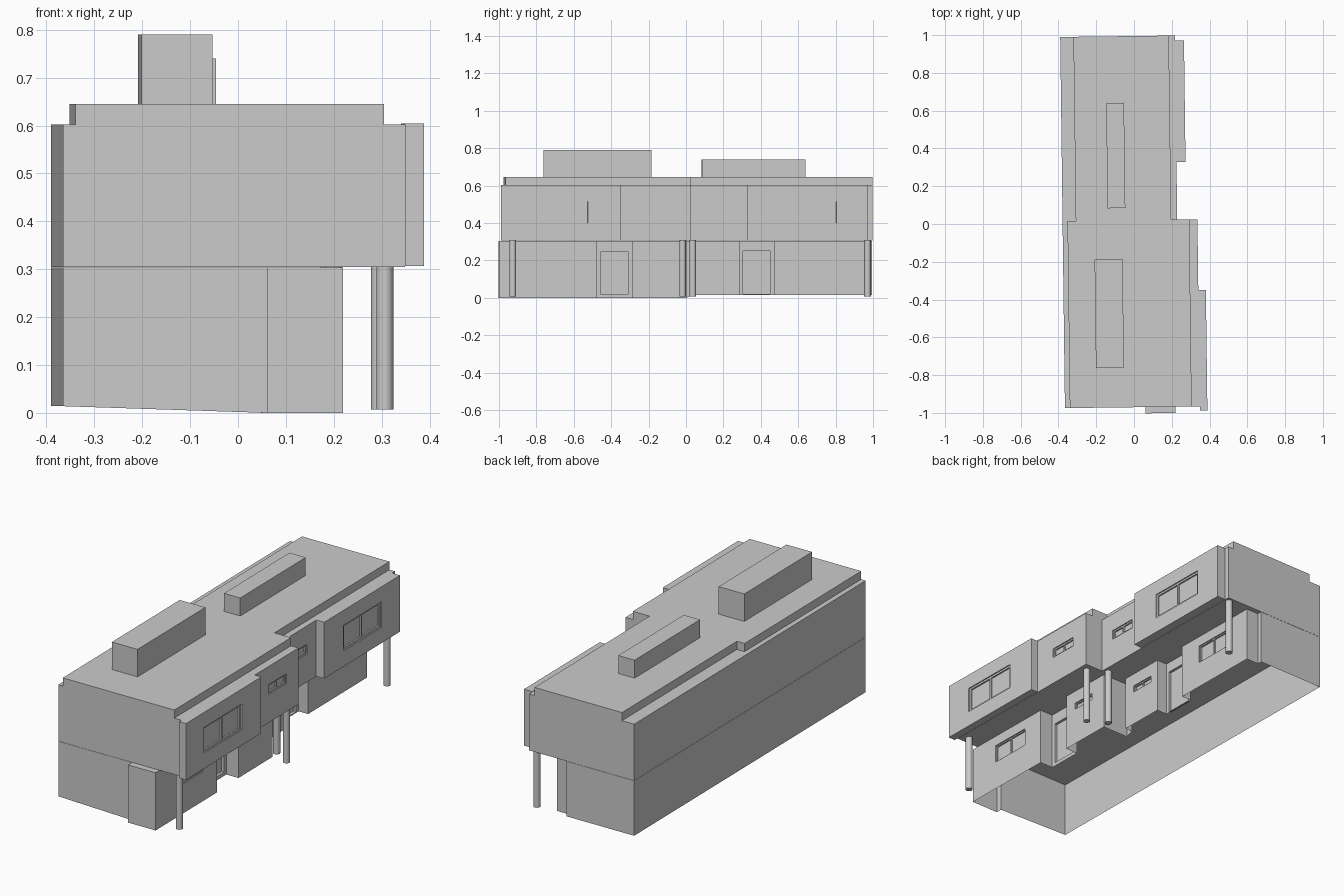
import bpy, bmesh, math
from mathutils import Matrix

if "Cube" in bpy.data.objects:
    bpy.data.objects.remove(bpy.data.objects["Cube"])

grey = bpy.data.materials.new("plain grey")
grey.diffuse_color = (0.6, 0.6, 0.6, 1)
grey.use_nodes = True
grey.node_tree.nodes["Principled BSDF"].inputs["Base Color"].default_value = grey.diffuse_color
parts = []


def finish(name, bm):
    bmesh.ops.recalc_face_normals(bm, faces=bm.faces)
    me = bpy.data.meshes.new(name)
    bm.to_mesh(me)
    bm.free()
    me.materials.append(grey)
    ob = bpy.data.objects.new(name, me)
    bpy.context.collection.objects.link(ob)
    parts.append(ob)
    return ob


def add_box(bm, x, y, z):
    m = Matrix.LocRotScale(((x[0] + x[1]) / 2, (y[0] + y[1]) / 2, (z[0] + z[1]) / 2), None,
                           (x[1] - x[0], y[1] - y[0], z[1] - z[0]))
    bmesh.ops.create_cube(bm, size=1, matrix=m)


def box(name, x, y, z):
    bm = bmesh.new()
    add_box(bm, x, y, z)
    return finish(name, bm)


def carve(ob, openings, depth=0.014):
    """Cut shallow pockets into walls facing +x; each opening is (wall x, y range, z range)."""
    bm = bmesh.new()
    for x, y, z in openings:
        add_box(bm, (x - depth, x + 0.01), y, z)
    cutter = finish("cutter", bm)
    parts.remove(cutter)
    cutter.hide_render = True
    mod = ob.modifiers.new("openings", "BOOLEAN")
    mod.operation, mod.solver, mod.object = "DIFFERENCE", "EXACT", cutter
    bpy.context.view_layer.objects.active = ob
    bpy.ops.object.modifier_apply(modifier=mod.name)
    bpy.data.objects.remove(cutter)


def window_frame(name, x, y, z, t=0.008):
    """Border and centre bar set inside a pocket."""
    bm = bmesh.new()
    xs = (x - 0.014, x - 0.006)
    mid = (y[0] + y[1]) / 2
    for a in (y[0], mid - t / 2, y[1] - t):
        add_box(bm, xs, (a, a + t), z)
    for a in (z[0], z[1] - t):
        add_box(bm, xs, y, (a, a + t))
    finish(name, bm)


# Ground floor: one stepped footprint, open underneath
footprint = [(-0.378, -0.97), (0.048, -0.97), (0.048, -1.003), (0.207, -1.003),
             (0.207, -0.48), (0.13, -0.48), (0.13, -0.29), (0.2, -0.29), (0.2, 0.0),
             (0.048, 0.0), (0.048, 0.04), (0.09, 0.04), (0.09, 0.285), (0.03, 0.285),
             (0.03, 0.47), (0.085, 0.47), (0.085, 0.97), (0.012, 0.97), (0.012, 0.995),
             (-0.378, 0.995)]
bm = bmesh.new()
base = bm.faces.new([bm.verts.new((x, y, 0.014)) for x, y in footprint])
top = bmesh.ops.extrude_face_region(bm, geom=[base], use_keep_orig=True)["geom"]
for v in top:
    if isinstance(v, bmesh.types.BMVert):
        v.co.z = 0.304
ground = finish("ground_floor", bm)
low, slit = (0.155, 0.25), (0.2, 0.235)
windows = [(0.207, (-0.83, -0.60), low), (0.2, (-0.225, -0.09), slit),
           (0.09, (0.10, 0.235), slit), (0.085, (0.60, 0.82), low)]
doors = [(0.13, (-0.46, -0.31), (0.02, 0.245)), (0.03, (0.305, 0.45), (0.02, 0.25))]
carve(ground, windows + doors)
for i, w in enumerate(windows):
    window_frame(f"ground_window_{i + 1}", *w, t=0.006)
bm = bmesh.new()
bm.from_mesh(ground.data)
bmesh.ops.delete(bm, geom=[f for f in bm.faces if all(v.co.z < 0.015 for v in f.verts)],
                 context="FACES_ONLY")
for v in bm.verts:  # front unit reaches the ground
    if v.co.z < 0.015 and v.co.x > 0.047 and v.co.y < 0.01:
        v.co.z = 0.0
bm.to_mesh(ground.data)
bm.free()

# Upper floors, projecting bays, roof slabs and roof housings of the two units
units = [("front", 0.336, (-0.97, 0.02), 0.376, (-0.993, -0.355), (-0.352, 0.293),
          (-0.235, -0.08), (-0.84, -0.52), (-0.211, -0.063), (-0.76, -0.185), 0.79),
         ("back", 0.229, (0.02, 0.995), 0.277, (0.325, 0.968), (-0.308, 0.197),
          (0.10, 0.25), (0.49, 0.81), (-0.139, -0.045), (0.085, 0.64), 0.74)]
for (n, wall, ys, bay, bay_y, roof_x, small_y, big_y, hx, hy, hz) in units:
    upper = box(f"{n}_upper_floor", (-0.378, wall), ys, (0.305, 0.602))
    small = (wall, small_y, (0.455, 0.505))
    carve(upper, [small])
    window_frame(f"{n}_small_window", *small)
    bay_ob = box(f"{n}_bay", (wall, bay), bay_y, (0.307, 0.604))
    big = (bay, big_y, (0.39, 0.525))
    carve(bay_ob, [big])
    window_frame(f"{n}_bay_window", *big, t=0.01)
    box(f"{n}_roof_slab", roof_x, ys, (0.602, 0.645))
    box(f"{n}_roof_housing", hx, hy, (0.645, hz))

# Round posts carrying the overhang
for i, (x, y) in enumerate([(0.295, -0.93), (0.295, -0.022), (0.2, 0.034), (0.202, 0.968)]):
    bm = bmesh.new()
    bmesh.ops.create_cone(bm, cap_ends=True, segments=24, radius1=0.0175, radius2=0.0175,
                          depth=0.3, matrix=Matrix.Translation((x, y, 0.157)))
    post = finish(f"post_{i + 1}", bm)
    for f in post.data.polygons:
        f.use_smooth = abs(f.normal.z) < 0.5

# The whole building stands slightly turned
turn = Matrix.Rotation(math.radians(0.73), 4, "Z")
for ob in parts:
    ob.data.transform(turn)
